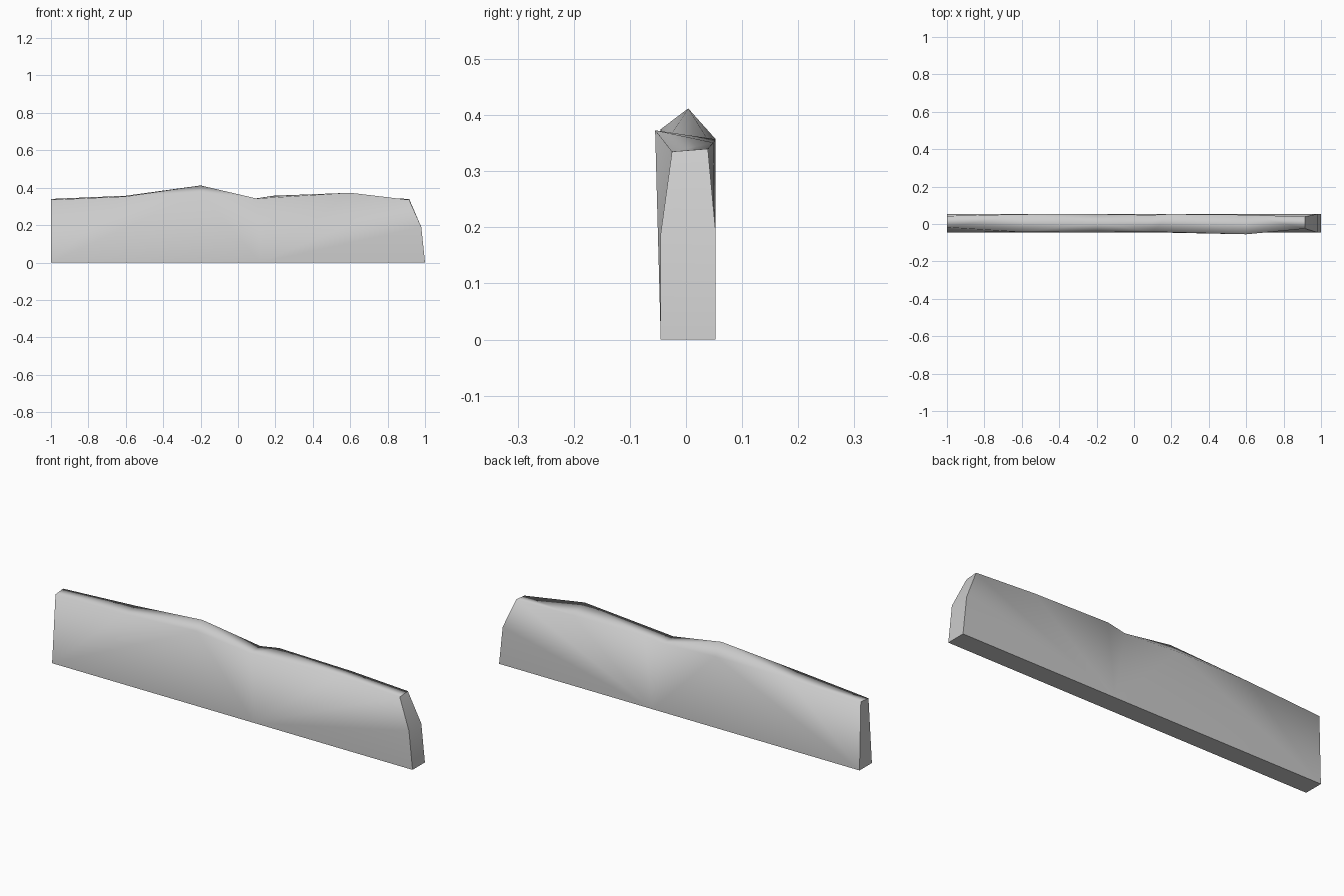
import bpy
import bmesh

cube = bpy.data.objects.get("Cube")
if cube:
    bpy.data.objects.remove(cube)

# Single stone grey
stone = bpy.data.materials.new("stone_grey")
stone.use_nodes = True
grey = (0.6, 0.6, 0.6, 1)
stone.diffuse_color = grey
stone.node_tree.nodes["Principled BSDF"].inputs["Base Color"].default_value = grey

bm = bmesh.new()


def build_side(y, foot_x, crest):
    """One long side: foot line, end bevel and worn crest, joined by fans."""
    a, b, c = foot = [bm.verts.new((x, y, 0)) for x in (-1, foot_x, 1)]
    bevel = bm.verts.new((0.98, y, 0.19))
    top = [bm.verts.new(p) for p in crest]
    for i, (left, right) in enumerate(zip(top, top[1:])):
        bm.faces.new((a if i < 2 else b, right, left))
    bm.faces.new((a, b, top[2]))
    bm.faces.new((b, bevel, top[-1]))
    bm.faces.new((b, c, bevel))
    return foot, bevel, top


front_foot, front_bevel, front = build_side(-0.045, 0.12, [
    (-1, -0.018, 0.335), (-0.6, -0.043, 0.353), (-0.2, -0.045, 0.375),
    (0.1, -0.042, 0.342), (0.6, -0.055, 0.373), (0.915, -0.025, 0.335)])
back_foot, back_bevel, back = build_side(0.053, 0.15, [
    (-1, 0.043, 0.34), (-0.6, 0.052, 0.357), (-0.2, 0.053, 0.357),
    (0.09, 0.048, 0.342), (0.19, 0.053, 0.357), (0.6, 0.049, 0.351),
    (0.915, 0.039, 0.34)])

# Pointed peak between the shoulders, fanned to the stations on either side
peak = bm.verts.new((-0.2, 0.004, 0.412))
rim = front[1:4] + back[3:0:-1]
for start, end in zip(rim, rim[1:] + rim[:1]):
    bm.faces.new((peak, start, end))

# Worn top on both sides of the peak
for corners in (
        (front[0], front[1], back[1]), (front[0], back[1], back[0]),
        (front[3], back[4], back[3]), (front[3], front[4], back[4]),
        (front[4], back[5], back[4]), (front[4], front[5], back[5]),
        (front[5], back[6], back[5])):
    bm.faces.new(corners)

# Underside and both ends
flat_faces = [bm.faces.new(corners) for corners in (
    front_foot + back_foot[::-1],
    (front_foot[0], front[0], back[0], back_foot[0]),
    (front_foot[2], back_foot[2], back_bevel, front_bevel),
    (front_bevel, back_bevel, back[-1], front[-1]))]
bmesh.ops.recalc_face_normals(bm, faces=bm.faces[:])

# Soft worn stone, crisp around the underside and ends
for face in bm.faces:
    face.smooth = True
for face in flat_faces:
    for edge in face.edges:
        edge.smooth = False
front_bevel_edge = bm.edges.get((front_bevel, back_bevel))
front_bevel_edge.smooth = True

mesh = bpy.data.meshes.new("stone_wall")
bm.to_mesh(mesh)
bm.free()
mesh.materials.append(stone)
wall = bpy.data.objects.new("stone_wall", mesh)
bpy.context.collection.objects.link(wall)
